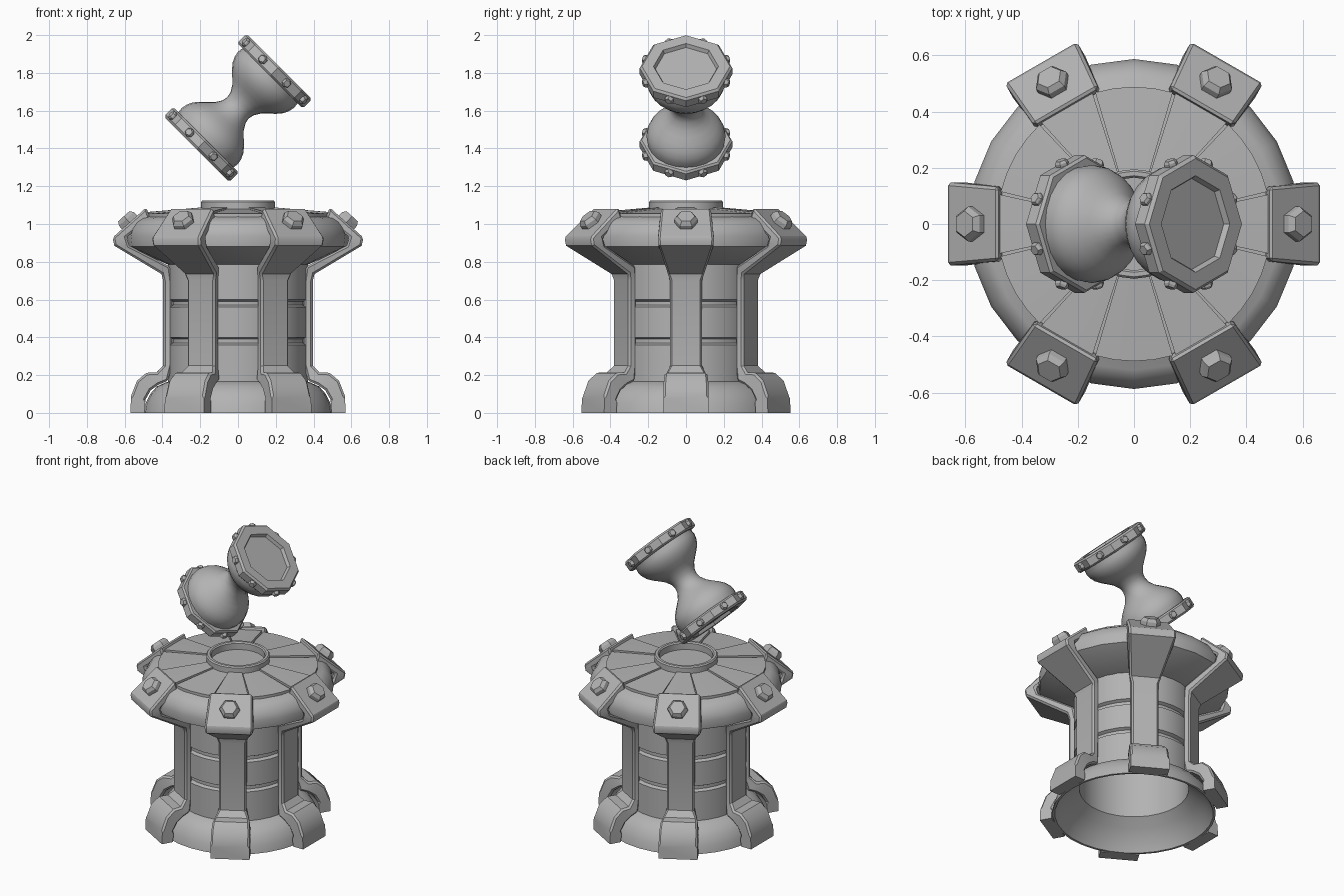
import bpy, bmesh, math
from mathutils import Matrix, Vector

if "Cube" in bpy.data.objects:
    bpy.data.objects.remove(bpy.data.objects["Cube"])

stone = bpy.data.materials.new("grey_stone")
stone.diffuse_color = (0.45, 0.45, 0.45, 1)
stone.use_nodes = True
stone.node_tree.nodes["Principled BSDF"].inputs["Base Color"].default_value = stone.diffuse_color


def finish(name, bm, matrix=None, angle=32):
    """Turn a bmesh into a named object, smooth except at sharp edges."""
    bmesh.ops.remove_doubles(bm, verts=bm.verts, dist=1e-5)
    bmesh.ops.recalc_face_normals(bm, faces=bm.faces)
    if matrix:
        bm.transform(matrix)
    me = bpy.data.meshes.new(name)
    bm.to_mesh(me)
    bm.free()
    me.materials.append(stone)
    me.shade_smooth()
    me.set_sharp_from_angle(angle=math.radians(angle))
    ob = bpy.data.objects.new(name, me)
    bpy.context.collection.objects.link(ob)
    return ob


def lathe(name, profile, sides, matrix=None, angle=32):
    """Revolve (radius, height) points about z."""
    bm = bmesh.new()
    vs = [bm.verts.new((r, 0, z)) for r, z in profile]
    es = [bm.edges.new(p) for p in zip(vs, vs[1:])]
    bmesh.ops.spin(bm, geom=vs + es, cent=(0, 0, 0), axis=(0, 0, 1),
                   angle=2 * math.pi, steps=sides, use_merge=True)
    return finish(name, bm, matrix, angle)


def bolt(name, radius, height, matrix):
    """Hexagonal bolt with a chamfered head."""
    lathe(name, [(0, -0.01), (radius, -0.01), (radius, height * 0.55),
                 (radius * 0.75, height), (0, height)], 6, matrix, 10)


def spin_z(deg):
    return Matrix.Rotation(math.radians(deg), 4, 'Z')


# Hollow drum with a flared foot and two grooves
lathe("drum", [
    (0, 0.78), (0.335, 0.78), (0.335, 0.17), (0.39, 0.12), (0.45, 0.06), (0.485, 0),
    (0.50, 0), (0.49, 0.05), (0.465, 0.10), (0.43, 0.14), (0.385, 0.16), (0.37, 0.165),
    (0.37, 0.36), (0.35, 0.37), (0.35, 0.39), (0.37, 0.40),
    (0.37, 0.56), (0.35, 0.57), (0.35, 0.59), (0.37, 0.60), (0.37, 0.80)], 32)

# Wide cap with a rolled rim
lathe("cap", [
    (0, 0.785), (0.37, 0.785), (0.56, 0.87), (0.58, 0.88), (0.587, 0.935), (0.575, 0.975),
    (0.55, 1.01), (0.52, 1.03), (0.49, 1.037), (0.48, 1.045), (0.20, 1.07), (0, 1.07)], 24)

# Collar with a shallow well in the middle of the cap
lathe("collar", [(0.195, 1.05), (0.195, 1.117), (0.188, 1.125), (0.172, 1.125),
                 (0.165, 1.117), (0.165, 1.075), (0, 1.075)], 24)


def deck_plate(name, mid, half, lift):
    """Wedge-shaped plate lying on the cap."""
    bm = bmesh.new()
    rows = []
    for i in range(5):
        a = math.radians(mid - half + 2 * half * i / 4)
        c, s = math.cos(a), math.sin(a)
        rows.append([bm.verts.new((r * c, r * s, z)) for r, z in (
            (0.19, 1.06), (0.19, 1.08 + lift), (0.488, 1.055 + lift), (0.488, 1.035))])
    for a, b in zip(rows, rows[1:]):
        for k in range(4):
            bm.faces.new((a[k], a[(k + 1) % 4], b[(k + 1) % 4], b[k]))
    bm.faces.new(rows[0])
    bm.faces.new(rows[-1])
    finish(name, bm)


for k in range(6):
    deck_plate(f"narrow_plate_{k}", k * 60, 12.4, 0.008)
    deck_plate(f"wide_plate_{k}", k * 60 + 30, 16.4, 0.0)

# Buttress stations: outer r, outer z, inner r, inner z, half width
STATIONS = [
    (0.570, 0.00, 0.495, 0.00, 0.120), (0.566, 0.09, 0.490, 0.07, 0.120),
    (0.535, 0.17, 0.462, 0.12, 0.118), (0.485, 0.212, 0.42, 0.15, 0.113),
    (0.430, 0.215, 0.37, 0.17, 0.105), (0.396, 0.25, 0.35, 0.25, 0.085),
    (0.396, 0.70, 0.350, 0.70, 0.085), (0.405, 0.735, 0.36, 0.775, 0.097),
    (0.655, 0.885, 0.575, 0.885, 0.146), (0.664, 0.928, 0.59, 0.93, 0.148),
    (0.485, 1.088, 0.465, 1.03, 0.132)]


def buttress(name, deg):
    bm = bmesh.new()
    rows = [[bm.verts.new(p) for p in ((ro, -w, zo), (ro, w, zo), (ri, w, zi), (ri, -w, zi))]
            for ro, zo, ri, zi, w in STATIONS]
    for a, b in zip(rows, rows[1:]):
        for k in range(4):
            bm.faces.new((a[k], a[(k + 1) % 4], b[(k + 1) % 4], b[k]))
    bm.faces.new(rows[0])
    bm.faces.new(rows[-1])
    bmesh.ops.recalc_face_normals(bm, faces=bm.faces)
    # chamfer the outer long edges and the upper rim
    edges = [e for e in bm.edges if e.calc_face_angle() > math.radians(50)
             and all(v.co.z > 0.001 for v in e.verts)]
    bmesh.ops.bevel(bm, geom=edges, offset=0.011, segments=1, affect='EDGES',
                    clamp_overlap=True)
    finish(name, bm, spin_z(deg), 30)


for k in range(6):
    buttress(f"buttress_{k}", k * 60)
    # bolt square to the sloping head, one corner pointing sideways
    tilt = math.atan2(0.16, 0.179)
    m = (spin_z(k * 60) @ Matrix.Translation((0.574, 0, 1.008))
         @ Matrix.Rotation(tilt, 4, 'Y') @ spin_z(90))
    bolt(f"buttress_bolt_{k}", 0.062, 0.045, m)

# Tilted hourglass hovering above
TILT = Matrix.Translation((0, 0, 1.615)) @ Matrix.Rotation(math.pi / 4, 4, 'Y')
half = [(0.08, 0), (0.086, 0.03), (0.108, 0.066), (0.135, 0.092), (0.165, 0.12),
        (0.19, 0.15), (0.204, 0.18), (0.21, 0.21), (0.205, 0.25)]
lathe("hourglass_bulbs", [(r, -z) for r, z in half[:0:-1]] + half, 24, TILT, 60)

for side, label in ((1, "upper"), (-1, "lower")):
    end = TILT @ Matrix.Rotation(0 if side > 0 else math.pi, 4, 'X')
    # Octagonal end plate with a sunken face
    lathe(f"{label}_end_plate", [
        (0, 0.24), (0.235, 0.24), (0.245, 0.25), (0.245, 0.298), (0.233, 0.31),
        (0.172, 0.31), (0.162, 0.29), (0, 0.29)], 8, end, 10)
    for k in range(8):
        m = (end @ spin_z(k * 45 + 22.5) @ Matrix.Translation((0.226, 0, 0.274))
             @ Matrix.Rotation(math.pi / 2, 4, 'Y'))
        bolt(f"{label}_rim_bolt_{k}", 0.025, 0.02, m)
